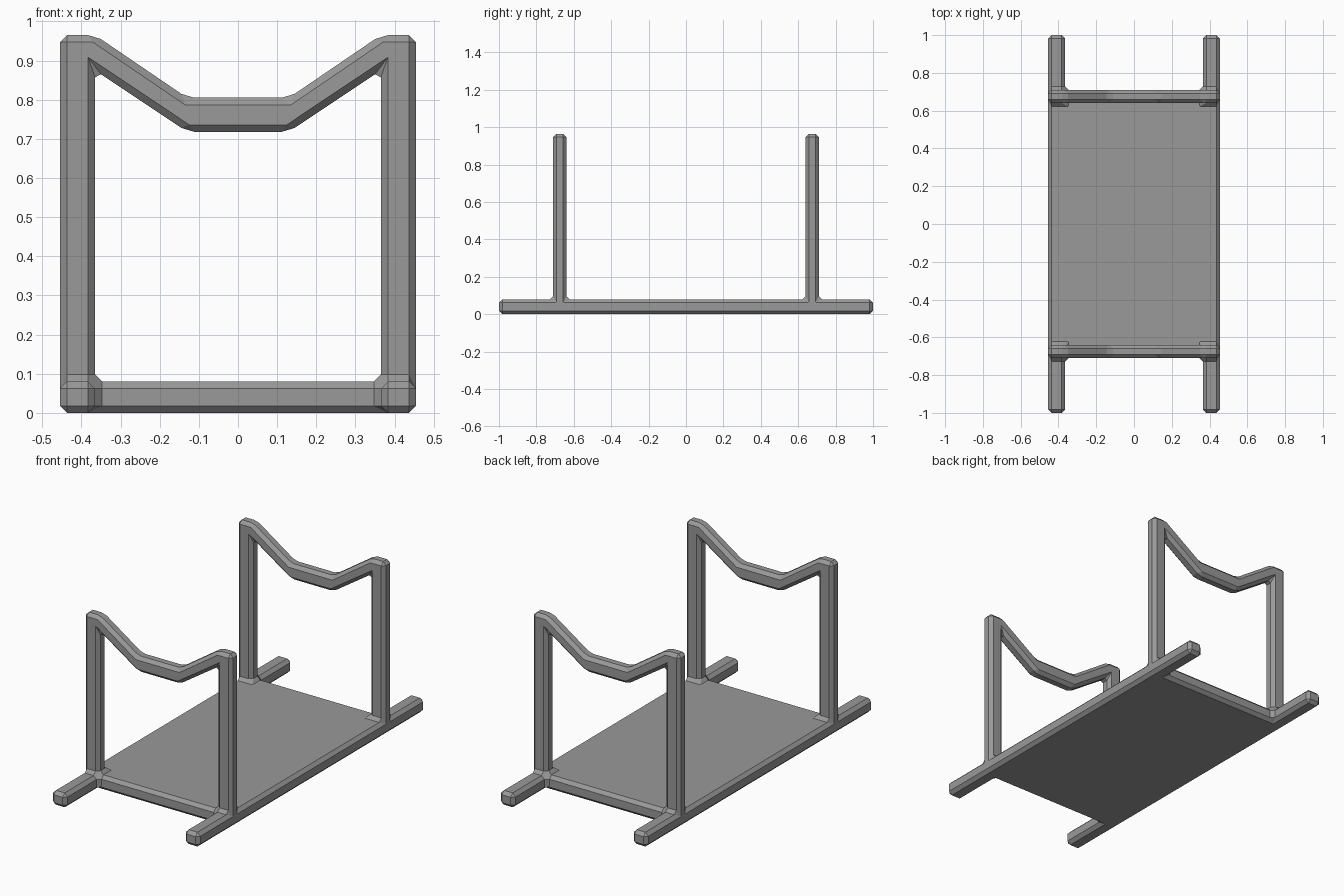
import bpy
import bmesh

cube = bpy.data.objects.get("Cube")
if cube:
    bpy.data.objects.remove(cube, do_unlink=True)

mat = bpy.data.materials.new("plain grey")
mat.use_nodes = True
GREY = (0.32, 0.32, 0.32, 1)
mat.diffuse_color = GREY
mat.node_tree.nodes["Principled BSDF"].inputs["Base Color"].default_value = GREY

OUT, INN = 0.455, 0.365        # outer and inner x of the posts and runners
Y_END, Y_OUT, Y_IN = 1.0, 0.71, 0.64
Z_BASE, Z_ARM, Z_TOP = 0.08, 0.875, 0.965
DIP, DIP_LOW, DIP_TOP = 0.13, 0.718, 0.805

bm = bmesh.new()
verts, faces = {}, {}


def vert(co):
    key = tuple(round(c, 4) for c in co)
    if key not in verts:
        verts[key] = bm.verts.new(key)
    return verts[key]


def block(x0, x1, y0, y1, left, right):
    """Six-sided block; left and right are (low, high) z at each end."""
    v = [vert((x, y, z)) for x, zs in ((x0, left), (x1, right))
         for y in (y0, y1) for z in zs]
    for quad in ((0, 1, 3, 2), (4, 6, 7, 5), (0, 4, 5, 1),
                 (2, 3, 7, 6), (0, 2, 6, 4), (1, 5, 7, 3)):
        ring = [v[i] for i in quad]
        key = frozenset(ring)
        # A face shared by two blocks is internal and is left out
        if key in faces:
            del faces[key]
        else:
            faces[key] = ring


# Base: two long runners joined by a board
xs = (-OUT, -INN, INN, OUT)
ys = (-Y_END, -Y_OUT, -Y_IN, Y_IN, Y_OUT, Y_END)
base = (0, Z_BASE)
for i in range(3):
    for j in range(5):
        if i != 1 or 0 < j < 4:
            block(xs[i], xs[i + 1], ys[j], ys[j + 1], base, base)

# End frames: posts, sloping arms and the dipped crossbar
post, head = (Z_BASE, Z_ARM), (Z_ARM, Z_TOP)
dip = (DIP_LOW, DIP_TOP)
for y0, y1 in ((-Y_OUT, -Y_IN), (Y_IN, Y_OUT)):
    for x0, x1 in ((-OUT, -INN), (INN, OUT)):
        block(x0, x1, y0, y1, post, post)
        block(x0, x1, y0, y1, head, head)
    block(-INN, -DIP, y0, y1, head, dip)
    block(-DIP, DIP, y0, y1, dip, dip)
    block(DIP, INN, y0, y1, dip, head)

for ring in faces.values():
    bm.faces.new(ring)
bmesh.ops.delete(bm, geom=[e for e in bm.edges if not e.link_faces],
                 context='EDGES')
bmesh.ops.recalc_face_normals(bm, faces=bm.faces)
bmesh.ops.dissolve_limit(bm, angle_limit=0.01, verts=bm.verts, edges=bm.edges)

mesh = bpy.data.meshes.new("rack_frame")
bm.to_mesh(mesh)
bm.free()
mesh.materials.append(mat)
rack = bpy.data.objects.new("rack_frame", mesh)
bpy.context.collection.objects.link(rack)

# Chamfer every corner, inner and outer
bevel = rack.modifiers.new("chamfer", 'BEVEL')
bevel.width = 0.018
bevel.segments = 1
bevel.limit_method = 'ANGLE'
bevel.angle_limit = 0.4
bevel.use_clamp_overlap = False
